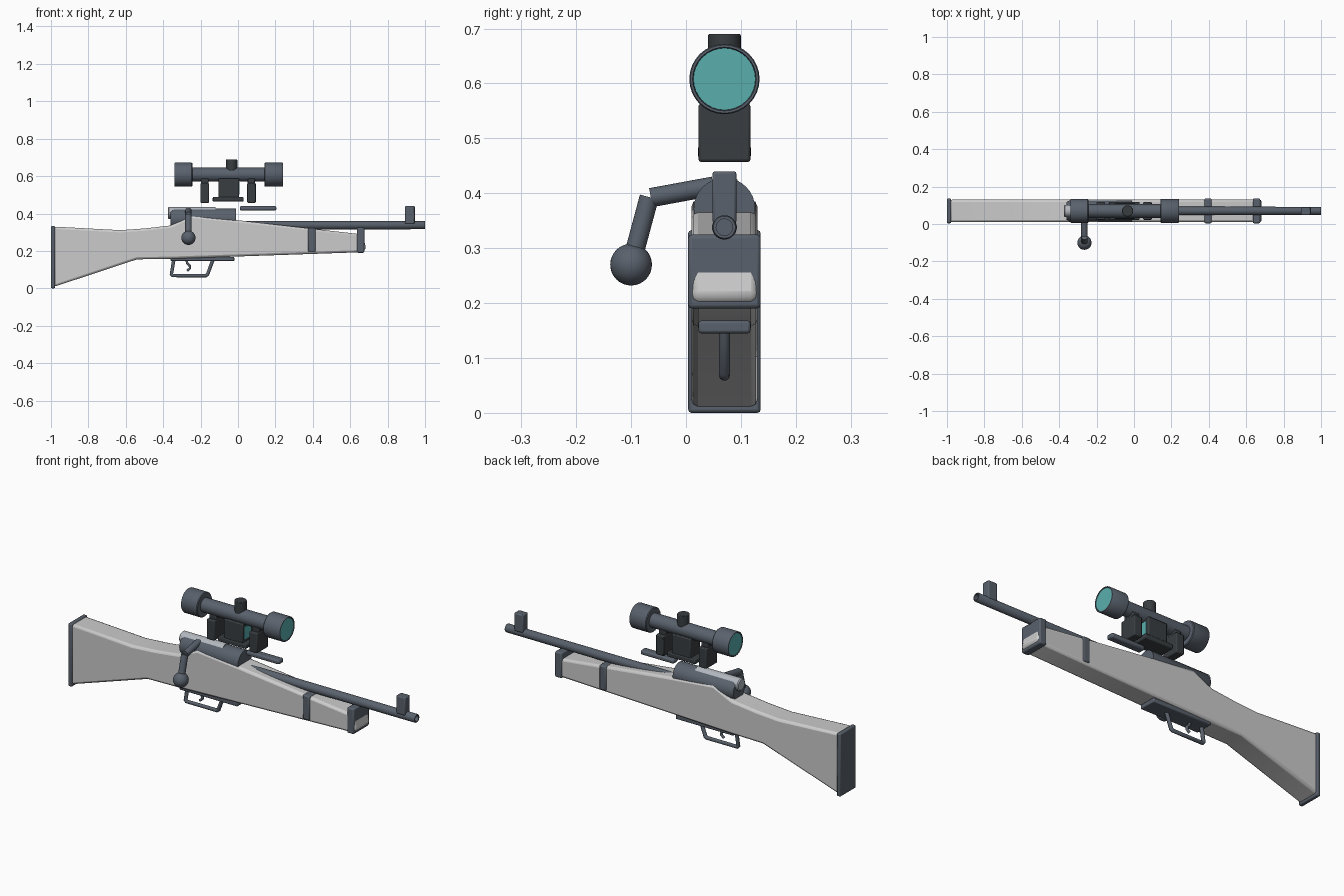
import bpy, bmesh, math
from mathutils import Vector

if "Cube" in bpy.data.objects:
    bpy.data.objects.remove(bpy.data.objects["Cube"])

CY = 0.07  # centre line of the rifle


def mat(name, rgb):
    m = bpy.data.materials.new(name)
    m.diffuse_color = (*rgb, 1)
    m.use_nodes = True
    m.node_tree.nodes["Principled BSDF"].inputs["Base Color"].default_value = m.diffuse_color
    return m


METAL = mat("gunmetal", (0.10, 0.12, 0.15))
DARK = mat("dark_metal", (0.04, 0.047, 0.052))
STEEL = mat("bolt_steel", (0.45, 0.48, 0.52))
GLASS = mat("lens_glass", (0.10, 0.42, 0.42))


def finish(name, bm, material=None, bevel=0, segments=2):
    bmesh.ops.recalc_face_normals(bm, faces=bm.faces[:])
    mesh = bpy.data.meshes.new(name)
    bm.to_mesh(mesh)
    bm.free()
    ob = bpy.data.objects.new(name, mesh)
    bpy.context.collection.objects.link(ob)
    if material:
        mesh.materials.append(material)
    if bevel:
        b = ob.modifiers.new("bevel", 'BEVEL')
        b.width, b.segments = bevel, segments
        b.limit_method, b.angle_limit = 'ANGLE', math.radians(35)
    bpy.ops.object.select_all(action='DESELECT')
    ob.select_set(True)
    bpy.context.view_layer.objects.active = ob
    bpy.ops.object.shade_smooth_by_angle(angle=math.radians(35))
    return ob


def prism(name, pts, width, material=None, bevel=0.0):
    """Side profile (x, z) extruded across y."""
    bm = bmesh.new()
    face = bm.faces.new([bm.verts.new((x, CY - width / 2, z)) for x, z in pts])
    ext = bmesh.ops.extrude_face_region(bm, geom=[face])
    moved = [g for g in ext["geom"] if isinstance(g, bmesh.types.BMVert)]
    bmesh.ops.translate(bm, verts=moved, vec=(0, width, 0))
    return finish(name, bm, material, bevel)


def box(name, x0, x1, z0, z1, width, material=DARK, bevel=0.005):
    return prism(name, [(x0, z0), (x1, z0), (x1, z1), (x0, z1)], width, material, bevel)


def lathe(name, profile, z, material=METAL, n=32, y=CY):
    """Profile (x, radius) spun about a lengthways axis, capped at both ends."""
    bm = bmesh.new()
    rings = [[bm.verts.new((x, y + r * math.cos(a), z + r * math.sin(a)))
              for a in (2 * math.pi * i / n for i in range(n))] for x, r in profile]
    for a, b in zip(rings, rings[1:]):
        for i in range(n):
            j = (i + 1) % n
            bm.faces.new((a[i], a[j], b[j], b[i]))
    bm.faces.new(rings[0])
    bm.faces.new(rings[-1])
    return finish(name, bm, material)


def rod(name, p, q, r, material=METAL, n=24, bevel=0.0):
    p, q = Vector(p), Vector(q)
    bm = bmesh.new()
    bmesh.ops.create_cone(bm, cap_ends=True, segments=n, radius1=r, radius2=r, depth=(q - p).length)
    ob = finish(name, bm, material, bevel)
    ob.location = (p + q) / 2
    ob.rotation_euler = (q - p).to_track_quat('Z', 'Y').to_euler()
    return ob


def tube(name, pts, r, material=METAL):
    cu = bpy.data.curves.new(name, 'CURVE')
    cu.dimensions = '3D'
    cu.bevel_depth, cu.bevel_resolution, cu.use_fill_caps = r, 3, True
    s = cu.splines.new('POLY')
    s.points.add(len(pts) - 1)
    for pt, (x, z) in zip(s.points, pts):
        pt.co = (x, CY, z, 1)
    cu.materials.append(material)
    ob = bpy.data.objects.new(name, cu)
    bpy.context.collection.objects.link(ob)


# Stock and butt plate
prism("stock", [(-0.985, 0.008), (-0.54, 0.155), (-0.36, 0.158), (0.66, 0.193), (0.685, 0.21),
                (0.668, 0.288), (0.0, 0.364), (-0.25, 0.388), (-0.36, 0.336),
                (-0.5, 0.32), (-0.63, 0.311), (-0.985, 0.33)], 0.12, None, 0.012)
box("butt_plate", -1.0, -0.978, 0.0, 0.333, 0.132, METAL, 0.006)

# Barrel bands
for i, (x, z0, z1) in enumerate([(0.395, 0.193, 0.323), (0.655, 0.19, 0.325)]):
    box(f"barrel_band_{i + 1}", x - 0.02, x + 0.02, z0, z1, 0.132, METAL, 0.007)

# Barrel with bore, front sight, rear sight leaf
lathe("barrel", [(-0.05, 0.023), (0.996, 0.022), (1.0, 0.02), (1.0, 0.015), (0.96, 0.015)], 0.338)
box("front_sight", 0.892, 0.945, 0.345, 0.44, 0.044, METAL)
box("rear_sight", 0.01, 0.205, 0.416, 0.44, 0.042, METAL, 0.008)

# Receiver, bolt and bent handle with knob
lathe("receiver", [(-0.36, 0.048), (-0.345, 0.056), (-0.01, 0.056)], 0.372)
lathe("bolt", [(-0.375, 0.027), (-0.37, 0.032), (-0.12, 0.032)], 0.403, STEEL)
BX = -0.265
rod("bolt_handle_upper", (BX, 0.05, 0.413), (BX, -0.064, 0.392), 0.0175)
rod("bolt_handle_lower", (BX, -0.067, 0.393), (BX, -0.1, 0.27), 0.0175)
bm = bmesh.new()
bmesh.ops.create_uvsphere(bm, u_segments=32, v_segments=16, radius=0.038)
finish("bolt_knob", bm, METAL).location = (BX, -0.1, 0.27)

# Trigger group
box("trigger_plate", -0.36, -0.02, 0.145, 0.168, 0.095, METAL, 0.005)
tube("trigger_guard", [(-0.343, 0.155), (-0.356, 0.075), (-0.35, 0.068), (-0.172, 0.068),
                       (-0.163, 0.074), (-0.135, 0.15)], 0.01)
tube("trigger", [(-0.275, 0.155), (-0.272, 0.135), (-0.258, 0.12), (-0.256, 0.108), (-0.272, 0.094)], 0.007)

# Scope body with flared ends, lenses and turret
SZ = 0.608
lathe("scope_body", [(-0.332, 0.056), (-0.34, 0.058), (-0.34, 0.062), (-0.337, 0.064), (-0.248, 0.064),
                     (-0.244, 0.061), (-0.244, 0.037), (0.141, 0.037), (0.141, 0.061), (0.145, 0.064),
                     (0.237, 0.064), (0.24, 0.062), (0.24, 0.058), (0.232, 0.056)], SZ)
for name, x in (("rear_lens", -0.338), ("front_lens", 0.234)):
    lathe(name, [(x, 0.0565), (x + 0.004, 0.0565)], SZ, GLASS)
rod("turret", (-0.034, CY, 0.62), (-0.034, CY, 0.69), 0.03, DARK, bevel=0.003)

# Mount: central housing with window, base plate, two clamps
box("mount_housing", -0.104, 0.006, 0.48, 0.588, 0.085)
box("housing_window", 0.0, 0.009, 0.502, 0.568, 0.055, GLASS, 0)
box("mount_base", -0.135, 0.03, 0.463, 0.488, 0.096)
for i, x in enumerate((-0.178, 0.072)):
    box(f"mount_clamp_{i + 1}", x - 0.023, x + 0.023, 0.457, 0.575 - 0.012, 0.095)
    box(f"clamp_ring_{i + 1}", x - 0.02, x + 0.02, 0.55, 0.59, 0.06)
